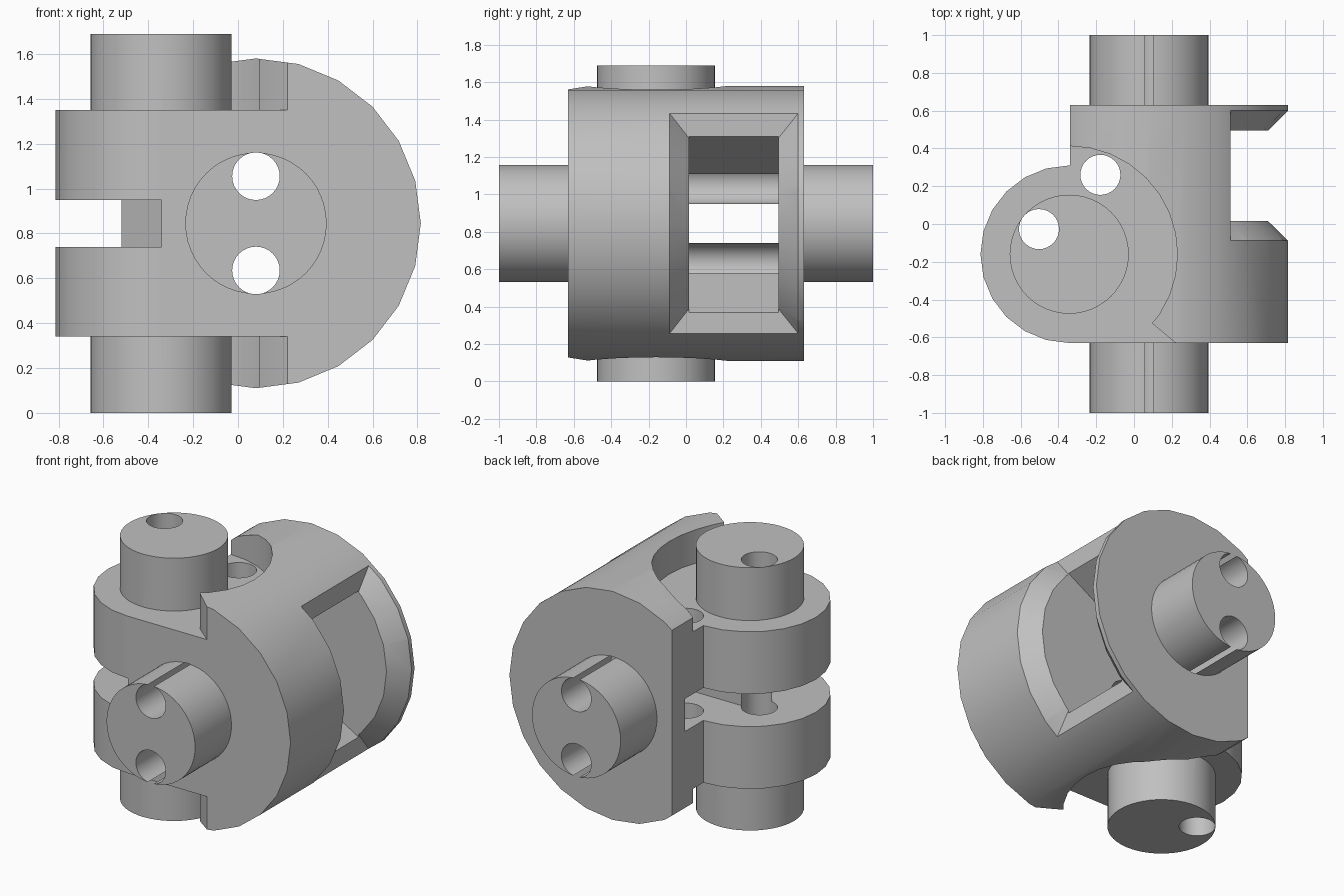
import bpy, bmesh, math

old = bpy.data.objects.get("Cube")
if old:
    bpy.data.objects.remove(old, do_unlink=True)

grey = bpy.data.materials.new("plain_grey")
grey.use_nodes = True
GREY = (0.53, 0.53, 0.53, 1)
grey.diffuse_color = GREY
grey.node_tree.nodes["Principled BSDF"].inputs["Base Color"].default_value = GREY


def finish(name, bm):
    bmesh.ops.recalc_face_normals(bm, faces=bm.faces[:])
    me = bpy.data.meshes.new(name)
    bm.to_mesh(me)
    bm.free()
    me.materials.append(grey)
    ob = bpy.data.objects.new(name, me)
    bpy.context.collection.objects.link(ob)
    return ob


def loft(name, rings):
    """Closed solid through a list of equal-length point rings."""
    bm = bmesh.new()
    rows = [[bm.verts.new(p) for p in ring] for ring in rings]
    n = len(rows[0])
    for a, b in zip(rows, rows[1:]):
        for i in range(n):
            j = (i + 1) % n
            bm.faces.new((a[i], a[j], b[j], b[i]))
    bm.faces.new(rows[0])
    bm.faces.new(rows[-1])
    return finish(name, bm)


def prism(name, outline, axis, lo, hi):
    """Extrude an outline: (x, z) points along y, or (x, y) points along z."""
    def place(p, t):
        return (p[0], t, p[1]) if axis == "Y" else (p[0], p[1], t)
    return loft(name, [[place(p, t) for p in outline] for t in (lo, hi)])


def circle(cx, cy, r, n):
    return [(cx + r * math.cos(2 * math.pi * i / n), cy + r * math.sin(2 * math.pi * i / n))
            for i in range(n)]


def combine(target, tool, op):
    mod = target.modifiers.new(op, "BOOLEAN")
    mod.operation = op
    mod.solver = "EXACT"
    mod.object = tool
    bpy.context.view_layer.objects.active = target
    bpy.ops.object.modifier_apply(modifier=mod.name)
    bpy.data.objects.remove(tool, do_unlink=True)


CX, CZ = 0.08, 0.845          # axis of the horizontal barrel
KX, KY = -0.343, -0.16        # axis of the vertical knuckle
LOW, HIGH = 0.34, 1.35        # knuckle bottom and top

# Horizontal barrel with a flat left side
body = prism("joint_body", circle(CX, CZ, 0.735, 24), "Y", -0.63, 0.63)
combine(body, prism("side_cut", [(-1, -1), (-0.34, -1), (-0.34, 3), (-1, 3)], "Y", -1, 1), "DIFFERENCE")

# Clearance above and below the knuckle, flared towards the front
flare = [(0.10, -0.53), (0.22, -0.63), (0.22, -0.9), (-0.6, -0.9), (-0.6, KY), (-0.1, KY)]
for lo, hi in ((-0.5, LOW), (HIGH, 2.2)):
    combine(body, prism("round_recess", circle(KX, KY, 0.573, 32), "Z", lo, hi), "DIFFERENCE")
    combine(body, prism("flare_recess", flare, "Z", lo, hi), "DIFFERENCE")

# Knuckle and the two crossing shafts
combine(body, prism("knuckle", circle(KX, KY, 0.47, 24), "Z", LOW, HIGH), "UNION")
combine(body, prism("upright_shaft", circle(KX, KY, 0.315, 48), "Z", 0, 1.69), "UNION")
combine(body, prism("cross_shaft", circle(CX, CZ, 0.315, 48), "Y", -1, 1), "UNION")

# Bevelled window running round the barrel on the right side
profile = [(0.05, 0.015), (0.63, 0.015), (0.835, -0.185), (0.835, 0.70), (0.63, 0.495), (0.05, 0.495)]
window = loft("window_cut", [[(x, y, z) for x, z in circle(CX, CZ, r, 24)] for r, y in profile])
combine(window, prism("window_limit", [(0.51, -1), (2, -1), (2, 3), (0.51, 3)], "Y", -1, 1), "INTERSECT")
combine(body, window, "DIFFERENCE")

# Funnel from the window in to the pin holes
funnel = [(CX, 0.635), (0.51, 0.37), (0.55, 0.37), (0.55, 1.31), (0.51, 1.31), (CX, 1.055)]
combine(body, prism("funnel_cut", funnel, "Y", 0.015, 0.495), "DIFFERENCE")

# Slot through the knuckle that joins the funnel
slot = [(0.2, 0.015), (0.2, 0.495), (-1, 0.495), (-1, -0.8), (-0.34, -0.8),
        (-0.34, -0.33), (-0.52, -0.133), (-0.5, 0.015)]
combine(body, prism("slot_cut", slot, "Z", 0.74, 0.95), "DIFFERENCE")

# Pin holes through both shafts
for z in (0.635, 1.055):
    combine(body, prism("cross_hole", circle(CX, z, 0.106, 32), "Y", -1.2, 1.2), "DIFFERENCE")
for x, y in ((-0.503, -0.027), (-0.178, 0.26)):
    combine(body, prism("upright_hole", circle(x, y, 0.106, 32), "Z", -0.2, 2), "DIFFERENCE")

# Smooth the round walls, keep the edges sharp
bpy.ops.object.select_all(action="DESELECT")
body.select_set(True)
bpy.context.view_layer.objects.active = body
bpy.ops.object.shade_smooth_by_angle(angle=math.radians(30))
